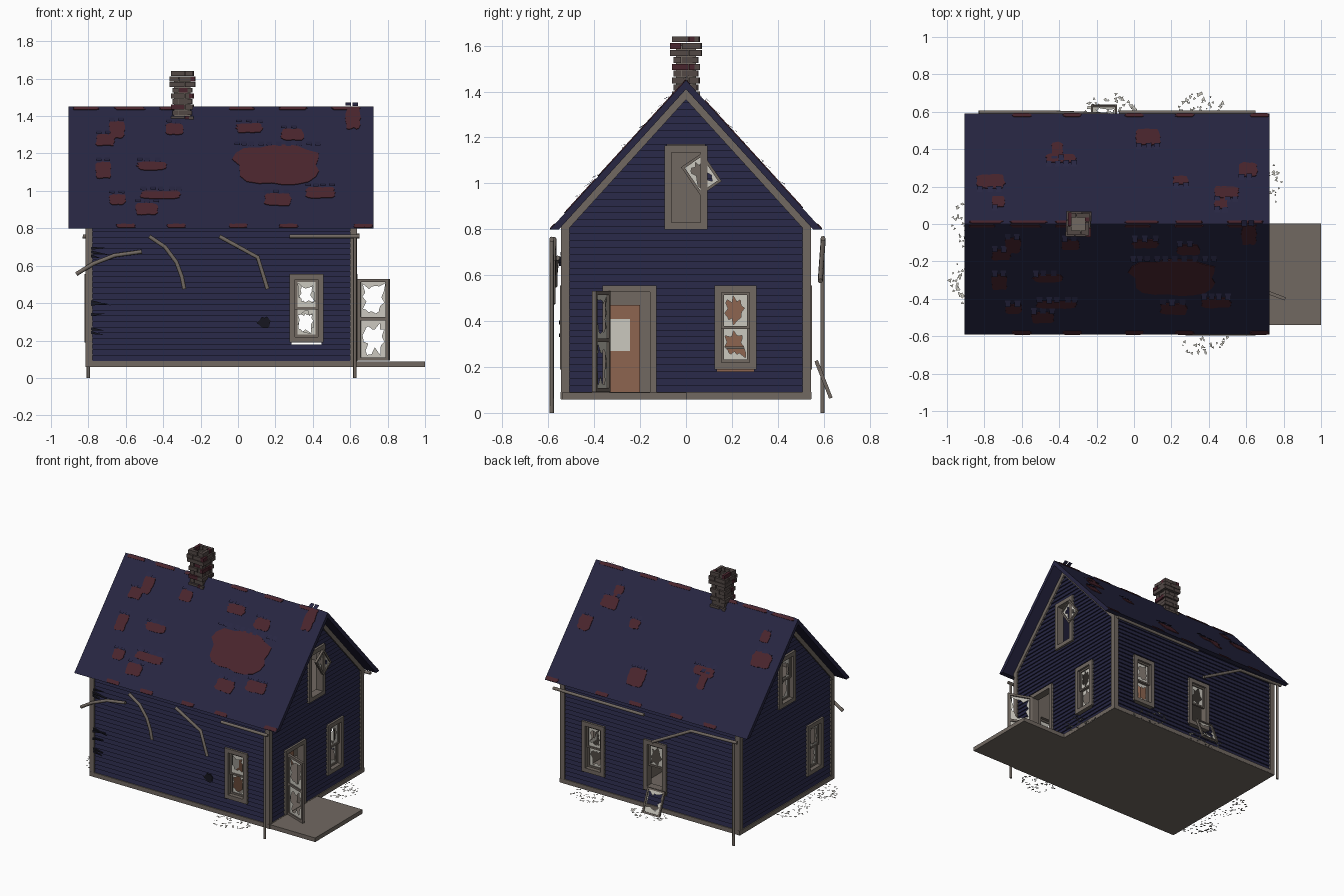
import bpy, bmesh, math, random
from mathutils import Matrix, Vector

if "Cube" in bpy.data.objects:
    bpy.data.objects.remove(bpy.data.objects["Cube"])

random.seed(4)
COL = {"siding_navy": (.019, .019, .056), "roof_navy": (.020, .019, .054), "bare_red": (.066, .018, .026),
       "weathered_trim": (.165, .14, .12), "broken_glass": (.60, .58, .52), "brown_wood": (.27, .13, .08),
       "soot_brick": (.085, .065, .06), "dark_gap": (.008, .008, .014)}
MATS = {}
for n, c in COL.items():
    MATS[n] = bpy.data.materials.new(n)
    MATS[n].diffuse_color = (*c, 1)
NAVY, ROOF, RED, TRIM, GLASS, BROWN, BRICK, DARK = COL
R = random.uniform
PARTS = {}
I = Matrix.Identity(4)

def add(part, M, pts, faces, mat):
    bm, used = PARTS.setdefault(part, (bmesh.new(), []))
    if mat not in used:
        used.append(mat)
    vs = [bm.verts.new(M @ Vector(p)) for p in pts]
    fs = [bm.faces.new([vs[i] for i in f]) for f in faces]
    for f in fs:
        f.material_index = used.index(mat)
    return fs

def prism(part, M, pts, w0, w1, mat):
    n = len(pts)
    v = [(a, b, w0) for a, b in pts] + [(a, b, w1) for a, b in pts]
    f = [tuple(range(n))[::-1], tuple(range(n, 2 * n))]
    f += [(i, (i + 1) % n, n + (i + 1) % n, n + i) for i in range(n)]
    return add(part, M, v, f, mat)

def box(part, M, u0, u1, v0, v1, w0, w1, mat):
    return prism(part, M, [(u0, v0), (u1, v0), (u1, v1), (u0, v1)], w0, w1, mat)

def frame(o, u, v, w):
    """Local axes: u along, v up, w outward."""
    return Matrix([(u[i], v[i], w[i], o[i]) for i in range(3)] + [(0, 0, 0, 1)])

Z = (0, 0, 1)
WALL = {"front": frame((0, -.53, 0), (1, 0, 0), Z, (0, -1, 0)), "back": frame((0, .53, 0), (1, 0, 0), Z, (0, 1, 0)),
        "right": frame((.62, 0, 0), (0, 1, 0), Z, (1, 0, 0)), "left": frame((-.80, 0, 0), (0, 1, 0), Z, (-1, 0, 0))}
# Openings per wall: u0, u1, z0, z1, upper sash, lower sash
LOW = (.19, .555)
OPEN = {"front": [(.275, .457, *LOW, 1, 1)],
        "back": [(.275, .457, *LOW, 1, 1), (-.222, -.04, *LOW, 1, 0)],
        "right": [(.124, .307, *LOW, 1, 1), (-.093, .093, .80, 1.165, 0, 0), (-.363, -.128, .06, .555, 0, 0)],
        "left": [(-.415, -.232, *LOW, 1, 1), (-.093, .093, .80, 1.165, 1, 1)]}

def glass(part, M, u0, u1, v0, v1, w):
    """Broken pane: rim of shards around a jagged hole."""
    c = [(u0, v0), (u1, v0), (u1, v1), (u0, v1)]
    rim = [Vector(c[k]).lerp(Vector(c[(k + 1) % 4]), i / 5) for k in range(4) for i in range(5)]
    mid = Vector(((u0 + u1) / 2, (v0 + v1) / 2))
    hole = [mid.lerp(p, R(.42, .92)) for p in rim]
    add(part, M, [(p.x, p.y, w) for p in rim + hole],
        [(i, (i + 1) % 20, 20 + (i + 1) % 20, 20 + i) for i in range(20)], GLASS)

def border(part, M, u0, u1, v0, v1, t, w0, w1, mat=TRIM):
    box(part, M, u0, u0 + t, v0, v1, w0, w1, mat)
    box(part, M, u1 - t, u1, v0, v1, w0, w1, mat)
    box(part, M, u0 + t, u1 - t, v0, v0 + t, w0, w1, mat)
    box(part, M, u0 + t, u1 - t, v1 - t, v1, w0, w1, mat)

def sash(part, M, u0, u1, v0, v1, w0=-.02):
    border(part, M, u0, u1, v0, v1, .012, w0, w0 + .016)
    glass(part, M, u0 + .01, u1 - .01, v0 + .01, v1 - .01, w0 + .008)

# Clapboard walls, row by row, skipping the openings
ROW = .03
for side, M in WALL.items():
    gable = side in ("right", "left")
    z = .06
    while z < (1.40 if gable else .82):
        top = min(z + ROW, 1.409)
        lim = lambda h: min(.53, (1.41 - h) / 1.1)
        b0, b1 = (-lim(z), lim(z)) if gable else (-.80, .62)
        t0, t1 = (-lim(top), lim(top)) if gable else (-.80, .62)
        cuts = sorted((o[0] + .01, o[1] - .01) for o in OPEN[side] if o[2] < z + ROW / 2 < o[3])
        lo, hi = [(b0, t0)], []
        for a, b in cuts:
            hi.append((a, a))
            lo.append((b, b))
        hi.append((b1, t1))
        for (a, at), (b, bt) in zip(lo, hi):
            v = [(a, z, -.03), (b, z, -.03), (bt, top, -.03), (at, top, -.03),
                 (a, z, .009), (b, z, .009), (bt, top, 0), (at, top, 0)]
            add(side + "_siding", M, v, [(4, 5, 6, 7), (0, 4, 7, 3), (1, 2, 6, 5), (2, 3, 7, 6), (0, 1, 5, 4)], NAVY)
            add(side + "_siding", M, v[:4], [(3, 2, 1, 0)], TRIM)
        z += ROW
    # corner boards, base board and rake boards
    e0, e1 = (-.545, .545) if gable else (-.815, .635)
    box(side + "_trim", M, e0, e0 + .037, .06, .82, 0, .015, TRIM)
    box(side + "_trim", M, e1 - .037, e1, .06, .82, 0, .015, TRIM)
    box(side + "_trim", M, e0, e1, .06, .09, 0, .016, TRIM)
    if gable:
        for s in (-1, 1):
            prism(side + "_trim", M, [(0, 1.41), (s * .545, .81), (s * .545, .765), (0, 1.365)], 0, .016, TRIM)
    # window frames and sashes
    for k, (u0, u1, z0, z1, up, dn) in enumerate(OPEN[side]):
        if z0 < .1:
            continue
        nm = f"{side}_window_{k + 1}"
        m = (z0 + z1) / 2
        border(nm, M, u0, u1, z0, z1, .03, -.035, .02)
        if up:
            sash(nm, M, u0 + .03, u1 - .03, m - .006, z1 - .03, -.012)
        if dn:
            sash(nm, M, u0 + .03, u1 - .03, z0 + .03, m + .006, -.026)

# Door frame and open glazed door
RW = WALL["right"]
box("door_frame", RW, -.363, -.335, .09, .555, -.035, .02, TRIM)
box("door_frame", RW, -.156, -.128, .09, .555, -.035, .02, TRIM)
box("door_frame", RW, -.335, -.156, .527, .555, -.035, .02, TRIM)
d = Vector((.165, -.062, 0)).normalized()
DM = frame((.642, -.338, 0), d, Z, d.cross(Vector(Z)))
border("open_door", DM, 0, .178, .092, .53, .017, -.009, .009)
box("open_door", DM, .017, .161, .308, .325, -.009, .009, TRIM)
glass("open_door", DM, .016, .162, .108, .31, 0)
glass("open_door", DM, .016, .162, .323, .515, 0)

# Loose sashes: one hanging in the gable, one leaning on the back wall
sash("hanging_sash", RW @ Matrix.Translation((.067, 1.04, .03)) @ Matrix.Rotation(.6, 4, 'Z'), -.056, .056, -.075, .075)
lv = Vector((0, -.065, .165)).normalized()
sash("fallen_sash", frame((-.16, .62, .06), (1, 0, 0), lv, Vector((1, 0, 0)).cross(lv)), -.07, .07, 0, .175)

# Floor, porch and interior
box("floor_slab", I, -.815, .635, -.545, .545, .058, .088, TRIM)
box("porch_slab", I, .635, 1.0, -.54, .003, .058, .088, TRIM)
box("attic_floor", I, -.77, .59, -.5, .5, .775, .79, TRIM)
PM = frame((.15, 0, 0), (0, 1, 0), Z, (1, 0, 0))
prism("partition", PM, [(-.5, .088), (.5, .088), (.5, .84), (0, 1.39), (-.5, .84)], -.01, .01, TRIM)
box("inner_door", PM, -.34, -.2, .09, .47, .01, .025, BROWN)
box("inner_door", PM, -.34, -.245, .27, .41, .025, .03, GLASS)
box("cabinet", PM, .10, .33, .09, .53, .01, .07, BROWN)
border("cabinet", PM, .12, .31, .2, .29, .012, .07, .078, TRIM)

# Roof shell
XM = frame((0, 0, 0), (0, 1, 0), Z, (1, 0, 0))
prism("roof", XM, [(0, 1.45), (.592, .80), (.555, .798), (0, 1.41), (-.555, .798), (-.592, .80)], -.905, .724, ROOF)

# Bare patches, given as x and z in the front elevation, with lifted shingles along the edge
L = math.hypot(.592, .65)
def slope(s):
    v = Vector((0, -s * .592, .65)) / L
    return frame((0, s * .592, .80), (1, 0, 0), v, Vector((0, s * .65, .592)) / L)

def patch(s, x0, x1, z0, z1, p=6, tabs=True):
    M, k = slope(s), L / .65
    v0, v1 = (z0 - .80) * k, (z1 - .80) * k
    cx, cy, a, b = (x0 + x1) / 2, (v0 + v1) / 2, (x1 - x0) / 2, (v1 - v0) / 2
    pts = []
    for i in range(22):
        t = math.tau * i / 22
        c, q = math.cos(t), math.sin(t)
        r = (abs(c) ** p + abs(q) ** p) ** (-1 / p) * R(.88, 1.06)
        pts.append((cx + a * r * c, cy + b * r * q))
    prism("bare_roof_patches", M, pts, 0, .004, RED)
    if tabs:
        x = x0
        while x < x1 - .02:
            h = R(.006, .017)
            add("lifted_shingles", M, [(x, v1 + .03, .001), (x + .03, v1 + .03, .001), (x + .03, v1 - .006, h), (x, v1 - .004, h)],
                [(0, 1, 2, 3)], ROOF)
            x += R(.035, .06)

for r in [(-.69, -.605, 1.28, 1.37), (-.76, -.66, 1.24, 1.30), (-.385, -.29, 1.30, 1.36), (-.01, .13, 1.31, 1.36),
          (.23, .35, 1.27, 1.33), (.575, .655, 1.33, 1.45), (-.76, -.68, 1.065, 1.155), (-.54, -.38, 1.11, 1.155),
          (-.69, -.60, .925, .98), (-.52, -.31, .955, 1.0), (-.55, -.43, .87, .935), (.36, .52, .96, 1.02), (.14, .285, .92, .985)]:
    patch(-1, *r)
patch(-1, -.02, .44, 1.03, 1.24, 3)
for r in [(-.47, -.31, 1.04, 1.09), (-.44, -.38, .97, 1.06), (.01, .14, .89, .99), (-.84, -.69, 1.16, 1.24), (-.76, -.69, 1.29, 1.35),
          (.21, .29, 1.17, 1.22), (.43, .56, 1.23, 1.3), (.43, .5, 1.3, 1.36), (.56, .66, 1.09, 1.17)]:
    patch(1, *r)
for s in (-1, 1):
    for x in (-.88, -.66, -.42, -.05, .22, .5):
        patch(s, x, x + R(.12, .2), 1.432, 1.448, 8, False)
    for x in (-.65, -.38, -.05, .22, .62):
        patch(s, x, x + .1, .802, .822, 8, False)

# Brick chimney
CM = Matrix.Translation((-.297, 0, 0))
box("chimney_core", CM, -.044, .044, -.044, .044, 1.33, 1.60, TRIM)
for i in range(10):
    z = 1.345 + i * .03
    h = .070 if i in (7, 8) else .062 if i % 2 else .054
    for k in range(4):
        K = CM @ Matrix.Rotation(k * math.pi / 2, 4, 'Z')
        cut = .012 if i % 2 else -.02
        for a, b in ((-h, cut - .002), (cut + .002, h - .026)):
            box("chimney_bricks", K, a, b, -h + R(0, .006), -h + .026, z, z + .026, RED if random.random() < .22 else BRICK)

# Broken siding: splinters by the corner and a punched hole
FM = WALL["front"]
for z in (.685, .665, .645, .40, .385, .33, .255, .235):
    n, t = R(.05, .11), R(-.02, .02)
    prism("splinters", FM, [(-.785, z), (-.785, z + .016), (-.785 + n, z + t)], .008, R(.016, .03), DARK)
prism("punched_hole", FM, [(.14 + R(.02, .042) * math.cos(i * .524), .295 + R(.02, .04) * math.sin(i * .524)) for i in range(12)],
      .005, .012, DARK)

# Glass shards on the ground below each window
def shards(wall, uc, reach=.17, n=46):
    M = WALL[wall]
    for _ in range(n):
        t, r = R(0, math.pi), math.sqrt(R(.05, 1))
        u, w = uc + .15 * r * math.cos(t), .02 + (reach - .02) * r * math.sin(t)
        a0, q = R(0, 6), R(.008, .019)
        tri = [(u + q * R(.5, 1) * math.cos(a0 + k * 2.1), .056, w + q * R(.5, 1) * math.sin(a0 + k * 2.1)) for k in range(3)]
        add("glass_shards", M, tri, [(0, 1, 2)], GLASS)
for wl, uc in (("front", .366), ("back", .366), ("back", -.13), ("right", .215), ("left", -.31), ("left", 0)):
    shards(wl, uc, .18)
add("glass_shards", I, [(-1, -.3, .056), (-.975, -.29, .056), (-.98, -.315, .056)], [(0, 1, 2)], GLASS)

for name, (bm, used) in PARTS.items():
    bmesh.ops.recalc_face_normals(bm, faces=bm.faces[:])
    me = bpy.data.meshes.new(name)
    bm.to_mesh(me)
    bm.free()
    for m in used:
        me.materials.append(MATS[m])
    bpy.context.collection.objects.link(bpy.data.objects.new(name, me))

# Gutters and downspouts as bevelled paths
def pipe(name, pts, r=.011):
    cu = bpy.data.curves.new(name, 'CURVE')
    cu.dimensions, cu.bevel_depth, cu.bevel_resolution, cu.use_fill_caps = '3D', r, 2, True
    sp = cu.splines.new('POLY')
    sp.points.add(len(pts) - 1)
    for q, c in zip(sp.points, pts):
        q.co = (*c, 1)
    cu.materials.append(MATS[TRIM])
    bpy.context.collection.objects.link(bpy.data.objects.new(name, cu))

pipe("front_gutter", [(.275, -.585, .757), (.65, -.585, .757)])
pipe("front_downspout", [(.625, -.585, .757), (.625, -.585, 0)], .009)
pipe("front_gutter_curled", [(-.475, -.575, .757), (-.39, -.575, .70), (-.33, -.578, .62), (-.30, -.58, .54), (-.287, -.58, .475)])
pipe("front_gutter_bent", [(-.10, -.575, .757), (.105, -.58, .645), (.158, -.58, .475)])
pipe("front_gutter_loose", [(-.515, -.56, .675), (-.66, -.565, .655), (-.775, -.57, .61), (-.865, -.57, .555)])
pipe("back_gutter", [(.65, .597, .76), (-.08, .597, .76)])
pipe("back_gutter_sagging", [(-.14, .585, .575), (-.46, .597, .745), (-.83, .597, .757)])
pipe("back_downspout", [(-.80, .595, .757), (-.80, .595, 0)], .009)

for m in bpy.data.materials:
    if m.users and not m.is_grease_pencil:
        m.use_nodes = True
        m.node_tree.nodes["Principled BSDF"].inputs["Base Color"].default_value = m.diffuse_color
